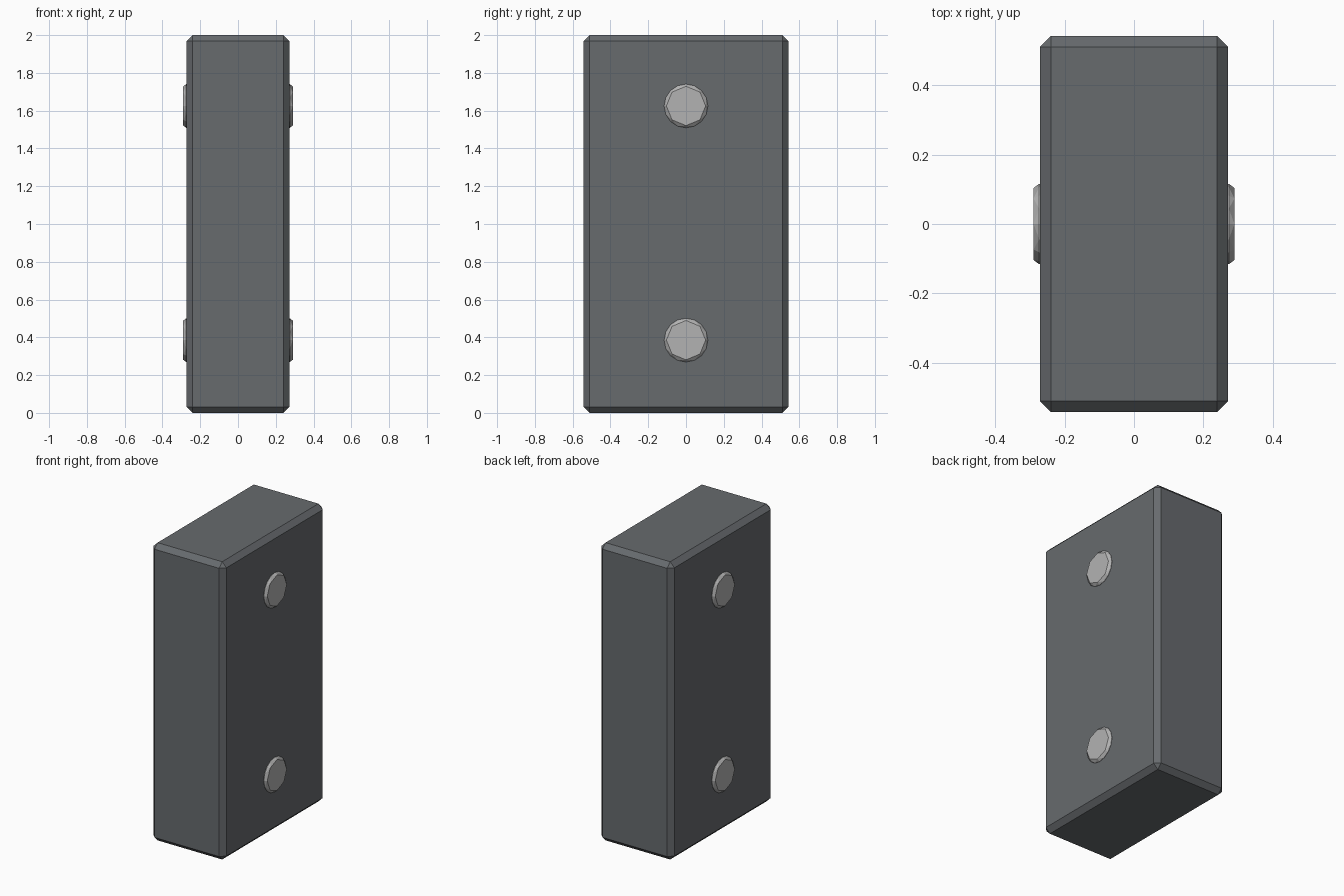
import bpy, bmesh
from math import sin, cos, tau

if "Cube" in bpy.data.objects:
    bpy.data.objects.remove(bpy.data.objects["Cube"])


def make_object(name, bm):
    bmesh.ops.recalc_face_normals(bm, faces=bm.faces)
    mesh = bpy.data.meshes.new(name)
    bm.to_mesh(mesh)
    bm.free()
    obj = bpy.data.objects.new(name, mesh)
    bpy.context.collection.objects.link(obj)
    return obj


def colour(obj, name, rgb):
    mat = bpy.data.materials.get(name) or bpy.data.materials.new(name)
    mat.diffuse_color = (*rgb, 1)
    mat.use_nodes = True
    mat.node_tree.nodes["Principled BSDF"].inputs["Base Color"].default_value = mat.diffuse_color
    obj.data.materials.append(mat)


# Upright slab with chamfered edges
bm = bmesh.new()
bmesh.ops.create_cube(bm, size=1)
for v in bm.verts:
    v.co.x *= 0.544
    v.co.y *= 1.086
    v.co.z = (v.co.z + 0.5) * 2
bmesh.ops.bevel(bm, geom=bm.edges[:], offset=0.032, offset_type='OFFSET',
                segments=1, profile=0.5, affect='EDGES')
slab = make_object("slab", bm)
colour(slab, "slab_grey", (0.135, 0.145, 0.155))


# Low stud: octagonal cap tapering from a rounder rim
def stud(name, side, z):
    bm = bmesh.new()
    for x, radius, sides in ((0.25, 0.116, 16), (0.274, 0.116, 16), (0.29, 0.104, 8)):
        for i in range(sides):
            a = tau * i / sides
            bm.verts.new((side * x, radius * cos(a), z + radius * sin(a)))
    bmesh.ops.convex_hull(bm, input=bm.verts[:])
    bmesh.ops.dissolve_limit(bm, angle_limit=0.02, verts=bm.verts[:], edges=bm.edges[:])
    colour(make_object(name, bm), "stud_grey", (0.45, 0.45, 0.45))


for side, label in ((1, "right"), (-1, "left")):
    stud(f"lower_stud_{label}", side, 0.385)
    stud(f"upper_stud_{label}", side, 1.625)
